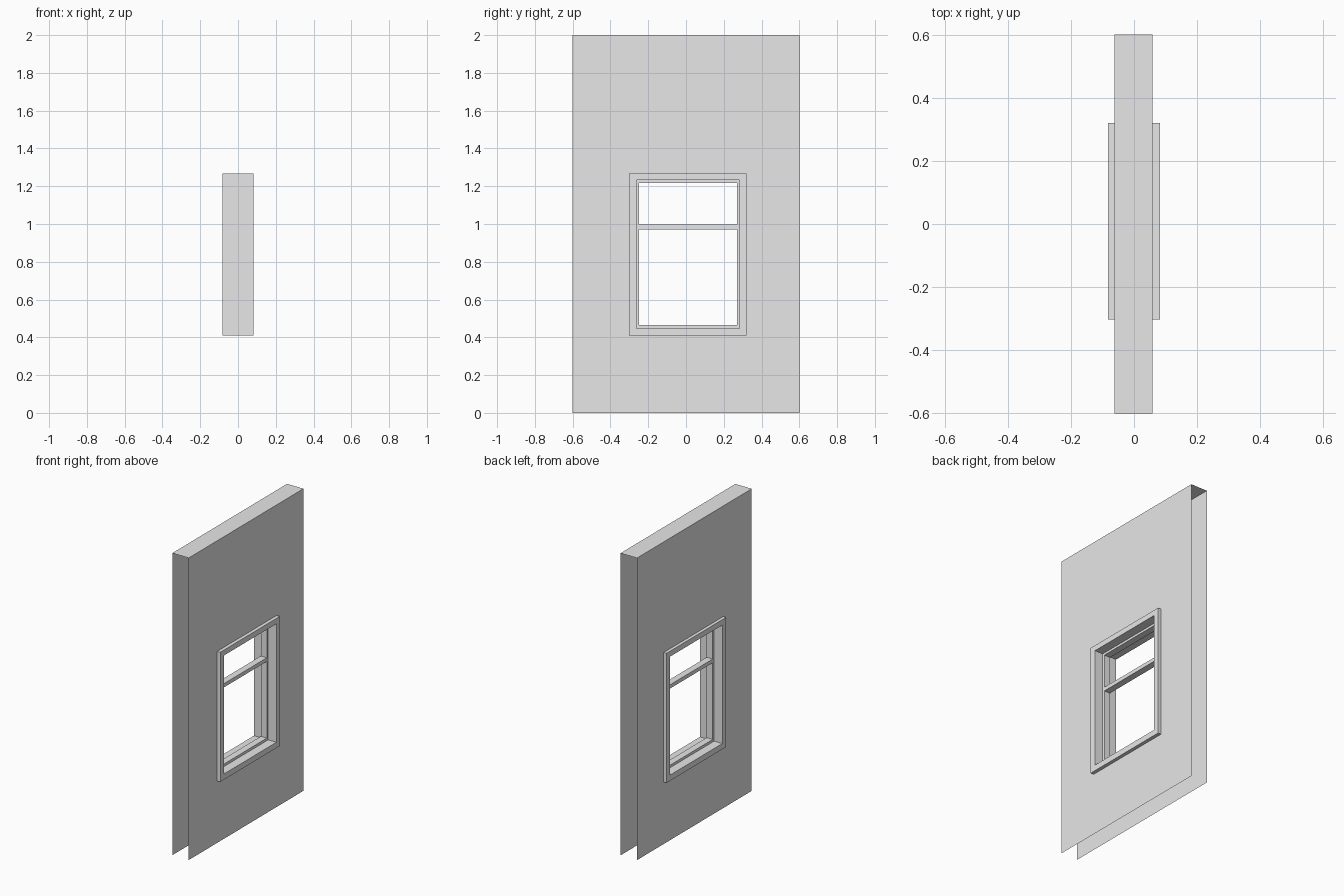
import bpy
import bmesh

cube = bpy.data.objects.get("Cube")
if cube:
    bpy.data.objects.remove(cube, do_unlink=True)

# Single plain grey
grey = bpy.data.materials.new("plain_grey")
grey.use_nodes = True
grey.diffuse_color = (0.8, 0.8, 0.8, 1)
grey.node_tree.nodes["Principled BSDF"].inputs["Base Color"].default_value = (0.8, 0.8, 0.8, 1)

# Rectangles in the wall plane: y min, y max, z min, z max
WALL = (-0.6, 0.6, 0.0, 2.0)
FRAME_OUTER = (-0.302, 0.32, 0.41, 1.268)
FRAME_INNER = (-0.263, 0.284, 0.448, 1.232)
SASH_INNER = (-0.248, 0.27, 0.465, 1.217)
WALL_X = (-0.061, 0.059)
FRAME_X = (-0.082, 0.082)
SASH_X = (-0.022, 0.022)


def loop(bm, x, rect):
    y0, y1, z0, z1 = rect
    return [bm.verts.new((x, y, z)) for y, z in ((y0, z0), (y1, z0), (y1, z1), (y0, z1))]


def bridge(bm, a, b):
    for i in range(4):
        j = (i + 1) % 4
        bm.faces.new((a[i], a[j], b[j], b[i]))


def finish(bm, name):
    bmesh.ops.recalc_face_normals(bm, faces=bm.faces)
    mesh = bpy.data.meshes.new(name)
    bm.to_mesh(mesh)
    bm.free()
    mesh.materials.append(grey)
    obj = bpy.data.objects.new(name, mesh)
    bpy.context.collection.objects.link(obj)
    return obj


def make_ring(name, outer, inner, xs):
    """Solid rectangular frame between two rectangles."""
    bm = bmesh.new()
    loops = [loop(bm, xs[0], outer), loop(bm, xs[1], outer),
             loop(bm, xs[1], inner), loop(bm, xs[0], inner)]
    for i in range(4):
        bridge(bm, loops[i], loops[(i + 1) % 4])
    return finish(bm, name)


# Hollow wall: two sheets with a window opening, joined only along the top
bm = bmesh.new()
edges = []
for x in WALL_X:
    outer = loop(bm, x, WALL)
    bridge(bm, outer, loop(bm, x, FRAME_OUTER))
    edges.append(outer)
back, front = edges
bm.faces.new((back[3], back[2], front[2], front[3]))
finish(bm, "wall")

# Window frame through the wall, and the sash set midway in it
make_ring("window_frame", FRAME_OUTER, FRAME_INNER, FRAME_X)
make_ring("window_sash", FRAME_INNER, SASH_INNER, SASH_X)

# Crossbar of the sash
bm = bmesh.new()
bar = (SASH_INNER[0], SASH_INNER[1], 0.972, 0.997)
a, b = loop(bm, SASH_X[0], bar), loop(bm, SASH_X[1], bar)
bridge(bm, a, b)
bm.faces.new(a)
bm.faces.new(b)
finish(bm, "sash_crossbar")
